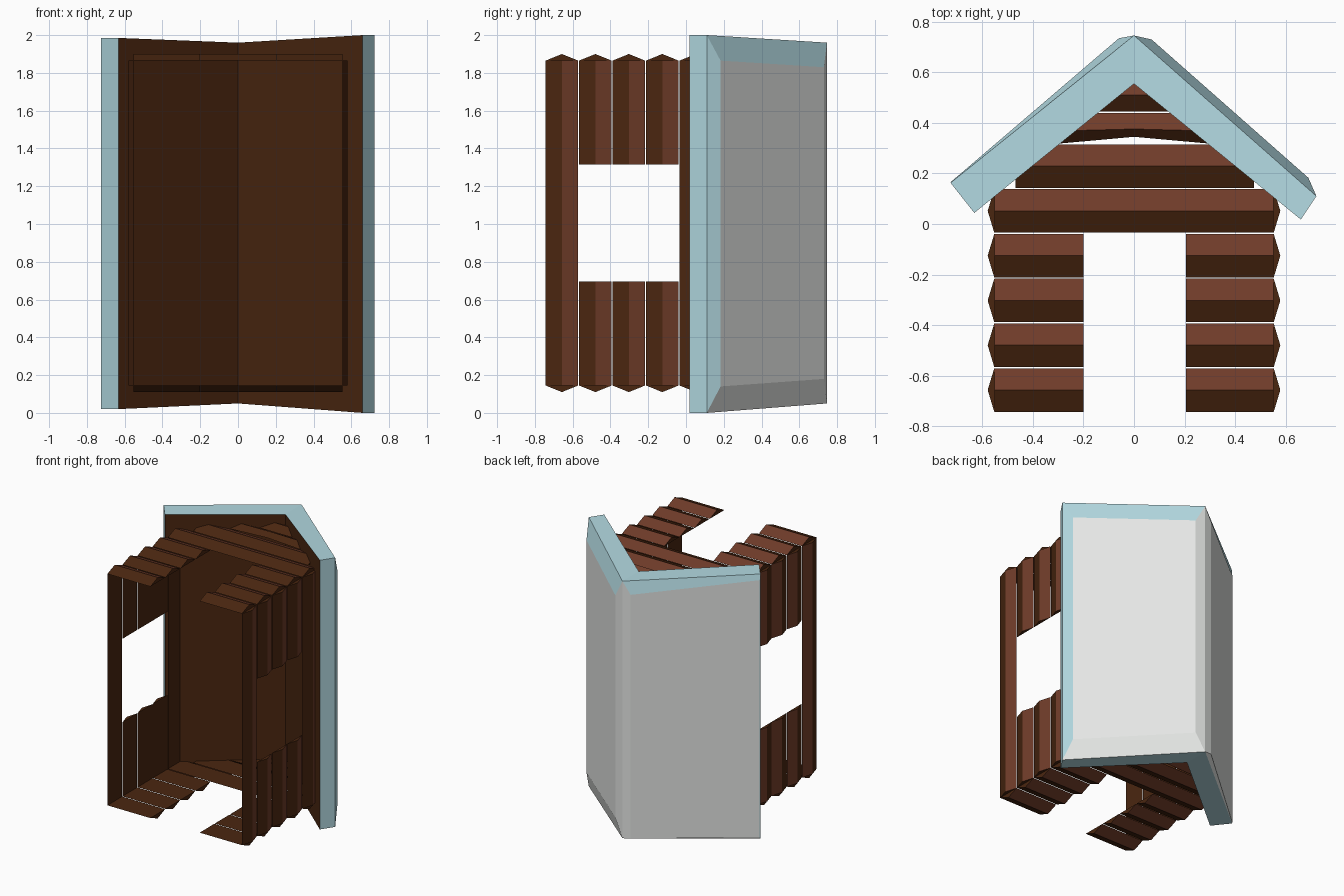
import bpy, bmesh

if "Cube" in bpy.data.objects:
    bpy.data.objects.remove(bpy.data.objects["Cube"])

def material(name, hexcode):
    c = [int(hexcode[i:i + 2], 16) / 255 for i in (0, 2, 4)]
    lin = [v / 12.92 if v < 0.04045 else ((v + 0.055) / 1.055) ** 2.4 for v in c]
    m = bpy.data.materials.new(name)
    m.diffuse_color = (*lin, 1)
    m.use_nodes = True
    m.node_tree.nodes["Principled BSDF"].inputs["Base Color"].default_value = m.diffuse_color
    return m

DARK = material("dark brown", "4a2610")
RED = material("red brown", "703c29")
ICE = material("pale blue", "b3dae2")
SNOW = material("snow white", "eaecea")

def finish(name, bm, mats):
    bmesh.ops.recalc_face_normals(bm, faces=bm.faces)
    me = bpy.data.meshes.new(name)
    bm.to_mesh(me)
    bm.free()
    for m in mats:
        me.materials.append(m)
    ob = bpy.data.objects.new(name, me)
    bpy.context.collection.objects.link(ob)

# One log: triangular prism with a flat inner side; its upper slope is redder
def log(name, stations, place):
    """stations: (position along the log, low y, mid y, high y, depth)"""
    bm = bmesh.new()
    rings = [[bm.verts.new(place(a, y, d)) for y, d in ((lo, 0), (mid, dep), (hi, 0))]
             for a, lo, mid, hi, dep in stations]
    for r, s in zip(rings, rings[1:]):
        for i in range(3):
            j = (i + 1) % 3
            f = bm.faces.new((r[i], r[j], s[j], s[i]))
            f.material_index = 1 if i == 1 else 0
    bm.faces.new(rings[0])
    bm.faces.new(rings[-1])
    finish(name, bm, [DARK, RED])

START, PITCH, W = -0.743, 0.1772, 0.172
Z0, Z1, XW = 0.145, 1.865, 0.553

def row(i):
    lo = START + i * PITCH
    return lo, lo + W / 2, lo + W

def straight(a, b, ys, dep):
    return [(a, *ys, dep), (b, *ys, dep)]

# Side walls with window openings
for side, s in (("left", -1), ("right", 1)):
    place = lambda a, y, d, s=s: (s * (XW + d), y, a)
    for i in range(5):
        spans = [(Z0, 0.695), (1.315, Z1)] if 1 <= i <= 3 else [(Z0, Z1)]
        for k, (a, b) in enumerate(spans):
            log(f"{side}_wall_log_{i}_{k}", straight(a, b, row(i), 0.026), place)

# End walls with door openings, and gables
for side, z, s in (("lower", Z0, -1), ("upper", Z1, 1)):
    place = lambda a, y, d, z=z, s=s: (a, y, z + s * d)
    for i in range(5):
        spans = [(-XW, -0.2), (0.205, XW)] if i < 4 else [(-XW, XW)]
        for k, (a, b) in enumerate(spans):
            log(f"{side}_end_log_{i}_{k}", straight(a, b, row(i), 0.035), place)
    log(f"{side}_gable_log_0", straight(-0.468, 0.475, row(5), 0.035), place)
    log(f"{side}_gable_log_1", [(-0.3, 0.318, 0.368, 0.44, 0.035),
                                (0, 0.345, 0.376, 0.44, 0.035),
                                (0.3, 0.318, 0.368, 0.44, 0.035)], place)
    log(f"{side}_gable_log_2", straight(-0.14, 0.14, (0.445, 0.51, 0.58), 0.035), place)

# Roof: closed ring of (x, y, low z, high z) with raised snow panels
ring = [(0, 0.555, 0.05, 1.96),        # inner ridge
        (0.66, 0.018, 0.0, 2.0),       # right eave inner
        (0.722, 0.11, 0.0, 2.0),       # right eave outer
        (0.69, 0.183, 0.14, 1.865),    # right panel at eave
        (0.07, 0.73, 0.18, 1.83),      # right panel at ridge
        (0, 0.746, 0.05, 1.96),        # outer ridge
        (-0.06, 0.735, 0.06, 1.87),    # left panel at ridge
        (-0.723, 0.168, 0.025, 1.94),  # left panel at eave
        (-0.726, 0.163, 0.02, 1.985),  # left eave outer
        (-0.632, 0.044, 0.02, 1.985)]  # left eave inner
strip_mat = [0, 1, 1, 2, 2, 2, 2, 1, 1, 0]
bm = bmesh.new()
lo = [bm.verts.new((x, y, a)) for x, y, a, b in ring]
hi = [bm.verts.new((x, y, b)) for x, y, a, b in ring]
for i, m in enumerate(strip_mat):
    j = (i + 1) % 10
    bm.faces.new((lo[i], lo[j], hi[j], hi[i])).material_index = m
# Roof ends: blue slab ends, bevels blue above and snowy below
for vs, bevel in ((lo, 2), (hi, 1)):
    for idx, m in (((0, 1, 2, 5), 1), ((2, 3, 4, 5), bevel),
                   ((0, 5, 8, 9), 1), ((5, 6, 7, 8), bevel)):
        bm.faces.new([vs[k] for k in idx]).material_index = m
finish("roof", bm, [DARK, ICE, SNOW])
